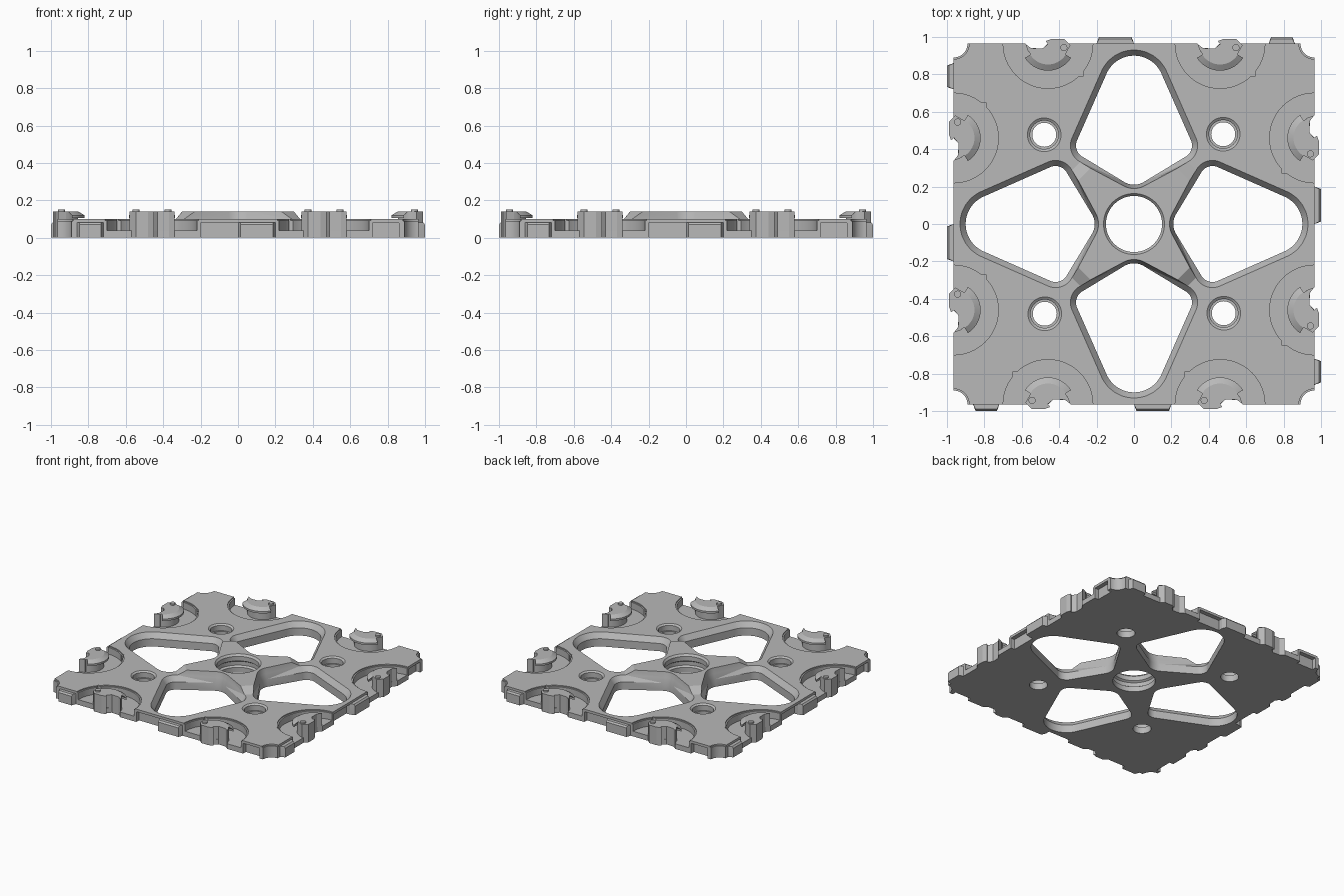
import bpy, bmesh
from math import cos, sin, pi, radians
from mathutils import Matrix

cube = bpy.data.objects.get("Cube")
if cube:
    bpy.data.objects.remove(cube, do_unlink=True)

grey = bpy.data.materials.new("light grey")
grey.use_nodes = True
COLOUR = (0.48, 0.48, 0.48, 1)
grey.diffuse_color = COLOUR
grey.node_tree.nodes["Principled BSDF"].inputs["Base Color"].default_value = COLOUR

EDGE = 0.965      # half width of the plate
TOP = 0.10        # plate surface height
HUB_TOP = 0.14
POCKET = 0.46     # pocket offset along each edge


def loft(name, rings, turn=0):
    """Closed solid through (outline, height) rings, turned about z in quarter turns."""
    bm = bmesh.new()
    rows = [[bm.verts.new((x, y, z)) for x, y in pts] for pts, z in rings]
    n = len(rows[0])
    for low, high in zip(rows, rows[1:]):
        for i in range(n):
            j = (i + 1) % n
            bm.faces.new((low[i], low[j], high[j], high[i]))
    bm.faces.new(rows[0][::-1])
    bm.faces.new(rows[-1])
    bmesh.ops.recalc_face_normals(bm, faces=bm.faces[:])
    bm.transform(Matrix.Rotation(-turn * pi / 2, 4, 'Z'))
    mesh = bpy.data.meshes.new(name)
    bm.to_mesh(mesh)
    bm.free()
    mesh.materials.append(grey)
    ob = bpy.data.objects.new(name, mesh)
    bpy.context.collection.objects.link(ob)
    return ob


def prism(name, pts, z0, z1, turn=0):
    return loft(name, [(pts, z0), (pts, z1)], turn)


def rect(x0, x1, y0, y1):
    return [(x0, y0), (x1, y0), (x1, y1), (x0, y1)]


def arc(cx, cy, r, start=0, end=360, n=48):
    full = end - start == 360
    steps = n if full else n - 1
    return [(cx + r * cos(radians(start + (end - start) * i / steps)),
             cy + r * sin(radians(start + (end - start) * i / steps))) for i in range(n)]


def bore(cx, cy, steps, turn=0):
    """Stepped round cutter from (radius, height) pairs."""
    return loft("cutter", [(arc(cx, cy, r), z) for r, z in steps], turn)


def combine(target, tool, operation='DIFFERENCE'):
    mod = target.modifiers.new("combine", 'BOOLEAN')
    mod.operation, mod.solver, mod.object = operation, 'EXACT', tool
    bpy.context.view_layer.objects.active = target
    bpy.ops.object.modifier_apply(modifier=mod.name)
    bpy.data.objects.remove(tool, do_unlink=True)


def kite(side, tip, n=80):
    """Rounded kite outline around four circles, grown at its sides and at its inner tip."""
    circles = [(0, 0.74, 0.16 + side), (0.24, 0.42, 0.07 + side),
               (-0.24, 0.42, 0.07 + side), (0, 0.31, 0.10 + tip)]
    pts = []
    for i in range(n):
        c, s = cos(2 * pi * (i + .5) / n), sin(2 * pi * (i + .5) / n)
        x, y, r = max(circles, key=lambda k: k[0] * c + k[1] * s + k[2])
        pts.append((x + r * c, y + r * s))
    return pts


# Plate with the raised cross-shaped hub
plate = prism("base_plate", rect(-EDGE, EDGE, -EDGE, EDGE), 0, TOP)
diamond = lambda d: [(d, 0), (0, d), (-d, 0), (0, -d)]
combine(plate, loft("hub", [(diamond(0.62), 0.05), (diamond(0.62), TOP),
                            (diamond(0.53), HUB_TOP)]), 'UNION')

# Central bore with an inner groove
combine(plate, bore(0, 0, [(0.15, -0.02), (0.15, 0.04), (0.165, 0.05), (0.165, 0.08),
                           (0.15, 0.09), (0.15, 0.125), (0.163, HUB_TOP), (0.163, 0.2)]))

for q in range(4):
    # Kite-shaped window with a chamfered rim
    combine(plate, loft("cutter", [(kite(0, 0), -0.02), (kite(0, 0), 0.06),
                                   (kite(0.03, 0.012), TOP), (kite(0.034, 0.02), HUB_TOP),
                                   (kite(0.034, 0.02), 0.2)], q))
    # Bolt hole with a counterbore
    combine(plate, bore(0.477, 0.48, [(0.064, -0.02), (0.064, 0.05), (0.076, 0.05),
                                      (0.076, 0.09), (0.09, TOP), (0.09, 0.2)], q))
    # Rounded corner notch
    combine(plate, bore(EDGE, EDGE, [(0.075, -0.02), (0.075, 0.09), (0.084, 0.09),
                                     (0.084, 0.2)], q))
    # Sockets that mirror the edge tabs
    for x0, x1 in ((0, 0.2), (-0.86, -0.72)):
        combine(plate, prism("cutter", rect(x0, x1, 0.932, 1.1), -0.02, 0.08, q))
    # Half-round pockets, their small rim notch and the latch clearance
    for cx in (-POCKET, POCKET):
        combine(plate, bore(cx, EDGE, [(0.24, 0.04), (0.24, 0.092), (0.25, 0.092),
                                       (0.25, 0.2)], q))
        combine(plate, prism("cutter", rect(cx + 0.165, cx + 0.19, 0.79, 0.815), 0.04, 0.2, q))
        combine(plate, prism("cutter", [(cx - 0.12, 1.1), (cx - 0.12, EDGE), (cx - 0.11, 0.942),
                                        (cx - 0.03, 0.938), (cx, EDGE), (cx, 1.1)],
                             -0.02, 0.2, q))

parts = [plate]
for q in range(4):
    # Edge tabs, narrowing outward, with a sloped top edge
    for x0, x1 in ((-0.2, 0), (0.72, 0.86)):
        def tab(out):
            return [(x0, 0.95), (x1, 0.95), (x1, EDGE), (x1 - 0.013, out),
                    (x0 + 0.013, out), (x0, EDGE)]
        parts.append(loft("edge_tab", [(tab(1), 0), (tab(1), 0.07), (tab(0.99), 0.082)], q))
    for cx in (-POCKET, POCKET):
        # Interlocking latch column
        outline = [(0.1, 0.92), (0.12, 0.955), (0.085, 0.99), (0.02, 0.99), (-0.012, 0.978),
                   (0, 0.962), (-0.03, 0.938), (-0.09, 0.94), (-0.12, 0.962), (-0.105, 0.92)]
        outline = [(cx + x, y) for x, y in outline]
        column = outline + arc(cx, EDGE, 0.11, 205, 335, 18)
        parts.append(prism("latch_column", column, 0, HUB_TOP, q))
        # Overhanging crescent lip
        lip = lambda r: arc(cx, EDGE, r, 212, 328, 24)
        parts.append(loft("latch_lip", [(lip(0.145), 0.105), (lip(0.145), 0.12),
                                        (lip(0.112), HUB_TOP)], q))
        # Small pin on the latch
        parts.append(prism("latch_pin", arc(cx + 0.085, 0.943, 0.019, n=16), 0.13, 0.152, q))

# Smooth curved walls, keep the machined edges sharp
bpy.ops.object.select_all(action='DESELECT')
for ob in parts:
    ob.select_set(True)
bpy.context.view_layer.objects.active = plate
bpy.ops.object.shade_smooth_by_angle(angle=radians(20))
